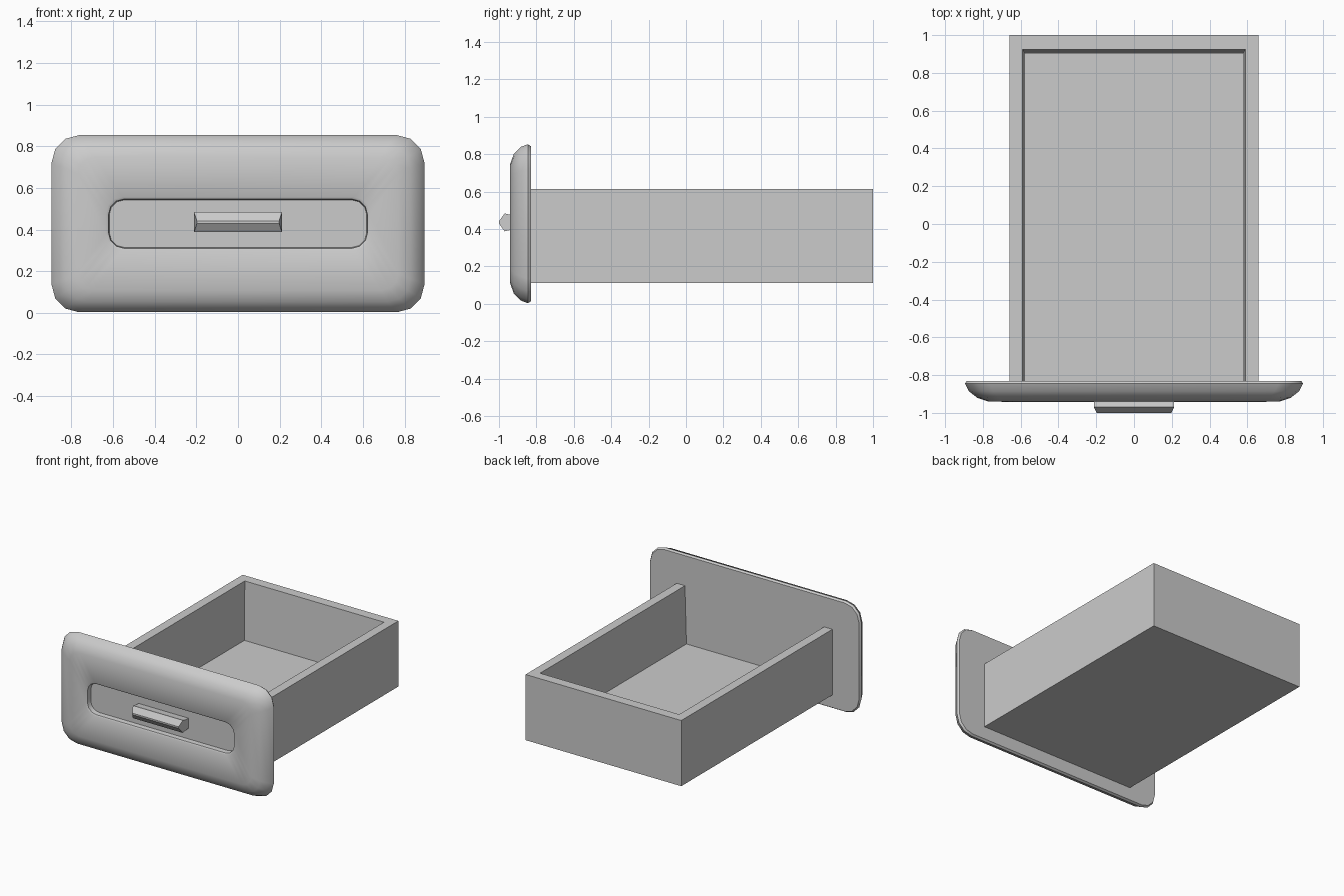
import bpy
import bmesh
from math import sin, cos, pi, radians

cube = bpy.data.objects.get("Cube")
if cube:
    bpy.data.objects.remove(cube)

grey = bpy.data.materials.new("plain grey")
grey.use_nodes = True
colour = (0.6, 0.6, 0.6, 1)
grey.diffuse_color = colour
grey.node_tree.nodes["Principled BSDF"].inputs["Base Color"].default_value = colour

MID_Z = 0.428
STEPS = 3


def rounded_loop(bm, y, half_x, half_z, radius):
    """Rounded rectangle facing the front at depth y."""
    verts = []
    for corner, (sx, sz) in enumerate([(1, 1), (-1, 1), (-1, -1), (1, -1)]):
        for i in range(STEPS + 1):
            a = (corner + i / STEPS) * pi / 2
            x = sx * (half_x - radius) + radius * cos(a)
            z = sz * (half_z - radius) + radius * sin(a)
            verts.append(bm.verts.new((x, y, MID_Z + z)))
    return verts


def make_object(name, bm):
    bmesh.ops.recalc_face_normals(bm, faces=bm.faces)
    mesh = bpy.data.meshes.new(name)
    bm.to_mesh(mesh)
    bm.free()
    mesh.materials.append(grey)
    obj = bpy.data.objects.new(name, mesh)
    bpy.context.collection.objects.link(obj)
    return obj


def loft(name, rings):
    """Skin a stack of rounded rectangles and cap both ends."""
    bm = bmesh.new()
    loops = [rounded_loop(bm, *ring) for ring in rings]
    for a, b in zip(loops, loops[1:]):
        for i in range(len(a)):
            j = (i + 1) % len(a)
            bm.faces.new((a[i], a[j], b[j], b[i]))
    bm.faces.new(loops[0])
    bm.faces.new(loops[-1])
    return make_object(name, bm)


def extrude_profile(name, points, place, offset):
    """Extrude a closed outline along a vector."""
    bm = bmesh.new()
    face = bm.faces.new([bm.verts.new(place(p)) for p in points])
    moved = bmesh.ops.extrude_face_region(bm, geom=[face])["geom"]
    bmesh.ops.translate(bm, vec=offset,
                        verts=[v for v in moved if isinstance(v, bmesh.types.BMVert)])
    return make_object(name, bm)


# Front panel: softly rounded rim, flat back and a recessed centre
panel = loft("front_panel", [
    (-0.83, 0.885, 0.415, 0.12),
    (-0.845, 0.895, 0.425, 0.13),
    (-0.885, 0.875, 0.41, 0.13),
    (-0.92, 0.83, 0.375, 0.11),
    (-0.94, 0.77, 0.32, 0.08),
    (-0.942, 0.635, 0.128, 0.08),
    (-0.935, 0.622, 0.118, 0.074),
    (-0.90, 0.618, 0.114, 0.07),
])

# Handle: faceted bar with a front ridge and trimmed ends
bm = bmesh.new()
outline = [(-0.89, 0.037), (-0.945, 0.042), (-0.97, 0.048), (-1.0, 0.006),
           (-1.0, -0.006), (-0.97, -0.048), (-0.945, -0.042), (-0.89, -0.037)]
ends = [[bm.verts.new((s * (0.197 if y < -0.99 else 0.212), y, 0.435 + z))
         for y, z in outline] for s in (-1, 1)]
for i in range(len(outline)):
    j = (i + 1) % len(outline)
    bm.faces.new((ends[0][i], ends[0][j], ends[1][j], ends[1][i]))
for end in ends:
    bm.faces.new(end)
make_object("handle", bm)

# Drawer tray: open-topped box whose inner walls lean in slightly
half = 0.66
bm = bmesh.new()
FRONT, BACK, LOW, FLOOR, TOP = -0.832, 1.0, 0.11, 0.17, 0.613


def u_ring(x, back, z):
    return [bm.verts.new(p) for p in
            [(-x, FRONT, z), (-x, back, z), (x, back, z), (x, FRONT, z)]]


rings = [u_ring(half, BACK, LOW), u_ring(half, BACK, TOP),
         u_ring(0.59, 0.925, TOP), u_ring(0.577, 0.902, FLOOR)]
for a, b in zip(rings, rings[1:]):
    for i in range(3):
        bm.faces.new((a[i], a[i + 1], b[i + 1], b[i]))
bm.faces.new(rings[0])
bm.faces.new(rings[-1])
bm.faces.new([r[0] for r in rings] + [r[3] for r in reversed(rings)])
make_object("drawer_tray", bm)

# Smooth the panel rim while keeping the recess crisp
bpy.ops.object.select_all(action="DESELECT")
panel.select_set(True)
bpy.context.view_layer.objects.active = panel
bpy.ops.object.shade_smooth_by_angle(angle=radians(40))
